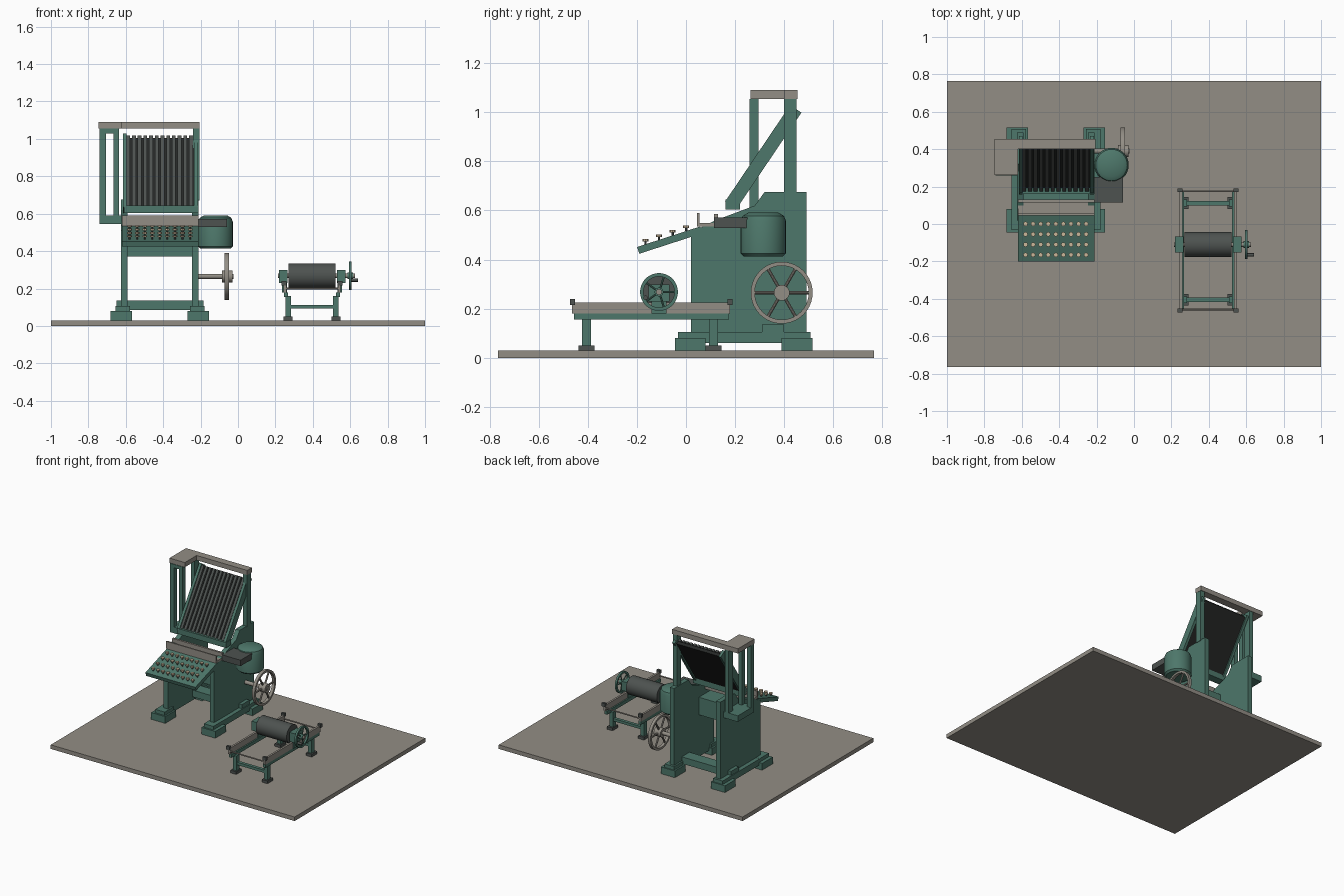
import bpy, bmesh, math
from mathutils import Vector, Matrix

cube = bpy.data.objects.get("Cube")
if cube:
    bpy.data.objects.remove(cube, do_unlink=True)


def material(name, rgb):
    m = bpy.data.materials.new(name)
    m.use_nodes = True
    m.diffuse_color = (*rgb, 1)
    bsdf = next(n for n in m.node_tree.nodes if n.type == 'BSDF_PRINCIPLED')
    bsdf.inputs["Base Color"].default_value = (*rgb, 1)
    return m


GREEN = material("machine green", (.075, .185, .145))
STEEL = material("warm grey steel", (.29, .27, .235))
IRON = material("dark iron", (.075, .085, .08))
BLACK = material("black plate", (.018, .02, .019))
KEY = material("key ivory", (.6, .48, .33))


def finish(name, bm, mat, smooth=False):
    bmesh.ops.recalc_face_normals(bm, faces=bm.faces[:])
    mesh = bpy.data.meshes.new(name)
    bm.to_mesh(mesh)
    bm.free()
    ob = bpy.data.objects.new(name, mesh)
    bpy.context.collection.objects.link(ob)
    mesh.materials.append(mat)
    if smooth:
        bpy.ops.object.select_all(action='DESELECT')
        ob.select_set(True)
        bpy.context.view_layer.objects.active = ob
        bpy.ops.object.shade_smooth_by_angle(angle=math.radians(35))
    return ob


def box(name, x, y, z, mat, matrix=None):
    """Box from three (min, max) ranges."""
    bm = bmesh.new()
    size = [b - a for a, b in (x, y, z)]
    mid = [(a + b) / 2 for a, b in (x, y, z)]
    bmesh.ops.create_cube(bm, size=1, matrix=Matrix.Translation(mid) @ Matrix.Diagonal((*size, 1)))
    if matrix:
        bm.transform(matrix)
    return finish(name, bm, mat)


def rod(name, a, b, r, mat, sides=24):
    """Cylinder between two points."""
    a, b = Vector(a), Vector(b)
    turn = (b - a).to_track_quat('Z', 'Y').to_matrix().to_4x4()
    bm = bmesh.new()
    bmesh.ops.create_cone(bm, cap_ends=True, segments=sides, radius1=r, radius2=r,
                          depth=(b - a).length, matrix=Matrix.Translation((a + b) / 2) @ turn)
    return finish(name, bm, mat, True)


def lathe(name, profile, matrix, mat, sides=32, closed=False):
    """Spin (radius, height) points about local z."""
    bm = bmesh.new()
    verts = [bm.verts.new((r, 0, h)) for r, h in profile]
    edges = [bm.edges.new(p) for p in zip(verts, verts[1:])]
    if closed:
        edges.append(bm.edges.new((verts[-1], verts[0])))
    bmesh.ops.spin(bm, geom=verts + edges, cent=(0, 0, 0), axis=(0, 0, 1),
                   angle=math.tau, steps=sides)
    bmesh.ops.remove_doubles(bm, verts=bm.verts[:], dist=1e-5)
    bm.transform(matrix)
    return finish(name, bm, mat, True)


def wheel(name, x, y, z, radius, rim, half, spokes, mat):
    """Spoked wheel turning on the x axis."""
    ring = [(radius - rim, -half), (radius, -half), (radius, half), (radius - rim, half)]
    lathe(name + "_rim", ring, Matrix.Translation((x, y, z)) @ Matrix.Rotation(math.pi / 2, 4, 'Y'),
          mat, 40, True)
    for i in range(spokes):
        a = math.tau * i / spokes
        end = (x, y + math.cos(a) * (radius - rim / 2), z + math.sin(a) * (radius - rim / 2))
        rod(f"{name}_spoke", (x, y, z), end, half * .6, mat, 10)


# Floor slab
box("floor_slab", (-1, 1), (-.765, .765), (0, .03), STEEL)

# Side plates, rails and feet, mirrored about the machine centre
CX = -.4175
outline = [(.02, .06), (.49, .06), (.49, .675), (.32, .675), (.28, .62), (.12, .56), (.02, .51)]
for s in (-1, 1):
    def span(a, b):
        return tuple(sorted((CX + s * a, CX + s * b)))
    bm = bmesh.new()
    face = bm.faces.new([bm.verts.new((CX + s * .172, y, z)) for y, z in outline])
    ext = bmesh.ops.extrude_face_region(bm, geom=[face])["geom"]
    bmesh.ops.translate(bm, vec=(s * .035, 0, 0), verts=[v for v in ext if isinstance(v, bmesh.types.BMVert)])
    finish("side_plate", bm, GREEN)
    box("foot_rail", span(.172, .238), (-.03, .505), (.06, .105), GREEN)
    for y0, y1 in ((-.045, .08), (.39, .515)):
        box("foot", span(.148, .263), (y0, y1), (.03, .08), GREEN)
        box("foot_step", span(.16, .238), (y0 + .012, y1 - .008), (.08, .106), GREEN)

# Cross members
box("lower_cross_beam", (-.65, -.185), (.31, .4), (.085, .135), GREEN)
box("upper_cross_beam", (-.62, -.215), (.03, .2), (.37, .425), GREEN)

# Sloping keyboard with rows of keys
tilt = Matrix.Translation((0, -.195, .438)) @ Matrix.Rotation(math.radians(18), 4, 'X')
box("keyboard_deck", (-.62, -.21), (0, .27), (-.015, .014), GREEN, tilt)
box("keyboard_support", (-.59, -.245), (.03, .2), (.42, .5), GREEN)
for row in range(4):
    for col in range(9):
        p = tilt @ Vector((-.58 + col * .0405, .036 + row * .058, .014))
        rod("key_stem", p, p + Vector((0, 0, .012)), .005, IRON, 6)
        rod("key_cap", p + Vector((0, 0, .012)), p + Vector((0, 0, .022)), .0125, KEY, 8)

# Assembler channel above the keys
box("assembler_tray", (-.62, -.21), (.045, .13), (.535, .55), STEEL)
box("assembler_front_plate", (-.62, -.21), (.045, .055), (.55, .59), STEEL)
box("assembler_back_plate", (-.62, -.21), (.115, .13), (.55, .585), STEEL)

# Slanted magazine with ribbed face
lean = Matrix.Translation((0, .313, .815)) @ Matrix.Rotation(math.radians(56), 4, 'X')
box("magazine_plate", (-.6, -.235), (-.23, .225), (-.018, .004), BLACK, lean)
for i in range(12):
    x = -.587 + i * .0305
    box("magazine_rib", (x - .01, x + .01), (-.225, .23), (.004, .02), IRON, lean)
for x in (-.605, -.225):
    box("magazine_side_rail", (x - .01, x + .01), (-.235, .24), (-.0275, .0275), GREEN, lean)
box("magazine_lower_bar", (-.61, -.21), (.16, .22), (.605, .645), GREEN)

# Overhead frame and side lift
box("top_beam", (-.62, -.205), (.4, .455), (1.055, 1.09), STEEL)
box("top_bracket", (-.745, -.62), (.262, .455), (1.055, 1.09), STEEL)
box("right_post", (-.24, -.207), (.4, .45), (.67, 1.055), GREEN)
box("lift_outer_post", (-.74, -.705), (.258, .295), (.545, 1.055), GREEN)
box("lift_inner_post", (-.665, -.635), (.258, .295), (.545, 1.055), GREEN)
box("lift_rear_post", (-.665, -.635), (.4, .45), (.545, 1.055), GREEN)
box("lift_top_bar", (-.705, -.665), (.258, .295), (1.03, 1.055), GREEN)
box("lift_base", (-.74, -.62), (.258, .45), (.545, .59), GREEN)

# Melting pot and its dark box
lathe("pot", [(0, 0), (.08, 0), (.092, .012), (.092, .145), (.084, .165), (.062, .178), (0, .178)],
      Matrix.Translation((-.12, .315, .413)), GREEN)
box("pot_box", (-.21, -.06), (.115, .25), (.528, .572), IRON)

# Drive wheel
rod("drive_shaft", (-.24, .39, .265), (-.025, .39, .265), .014, STEEL)
rod("drive_hub", (-.085, .39, .265), (-.03, .39, .265), .032, STEEL)
wheel("drive_wheel", -.06, .39, .265, .126, .016, .011, 6, STEEL)

# Proof press bed, legs and stops
PX, PY, PZ = .396, -.11, .268
for s in (-1, 1):
    def span(a, b):
        return tuple(sorted((PX + s * a, PX + s * b)))
    box("bed_lower_rail", span(.128, .15), (-.457, .175), (.155, .18), GREEN)
    box("bed_upper_rail", span(.138, .153), (-.465, .18), (.18, .225), STEEL)
    for y in (-.405, .112):
        box("press_foot", span(.105, .152), (y - .032, y + .032), (.03, .05), IRON)
        box("press_leg", span(.112, .142), (y - .018, y + .018), (.05, .16), GREEN)
    for y in (-.462, .18):
        box("corner_stop", span(.137, .163), (y - .01, y + .01), (.215, .24), IRON)
    box("bearing_foot", span(.135, .16), (PY - .03, PY + .03), (.18, .235), GREEN)
    box("bearing_block", span(.132, .178), (PY - .043, PY + .043), (.23, .298), GREEN)
for y in (-.405, .112):
    box("press_cross_bar", (PX - .12, PX + .12), (y - .012, y + .012), (.092, .112), GREEN)
for y in (-.457, .175):
    rod("bed_end_rod", (PX - .15, y, .2), (PX + .15, y, .2), .005, STEEL, 8)

# Press roller, hand wheel and crank
rod("roller", (.27, PY, PZ), (.522, PY, PZ), .067, IRON, 32)
rod("roller_shaft", (.215, PY, PZ), (.625, PY, PZ), .012, STEEL, 16)
wheel("hand_wheel", .6, PY, PZ, .077, .014, .007, 5, GREEN)
rod("hand_wheel_hub", (.585, PY, PZ), (.615, PY, PZ), .018, GREEN)
rod("crank_handle", (.6, -.165, .245), (.642, -.165, .245), .009, IRON, 12)
